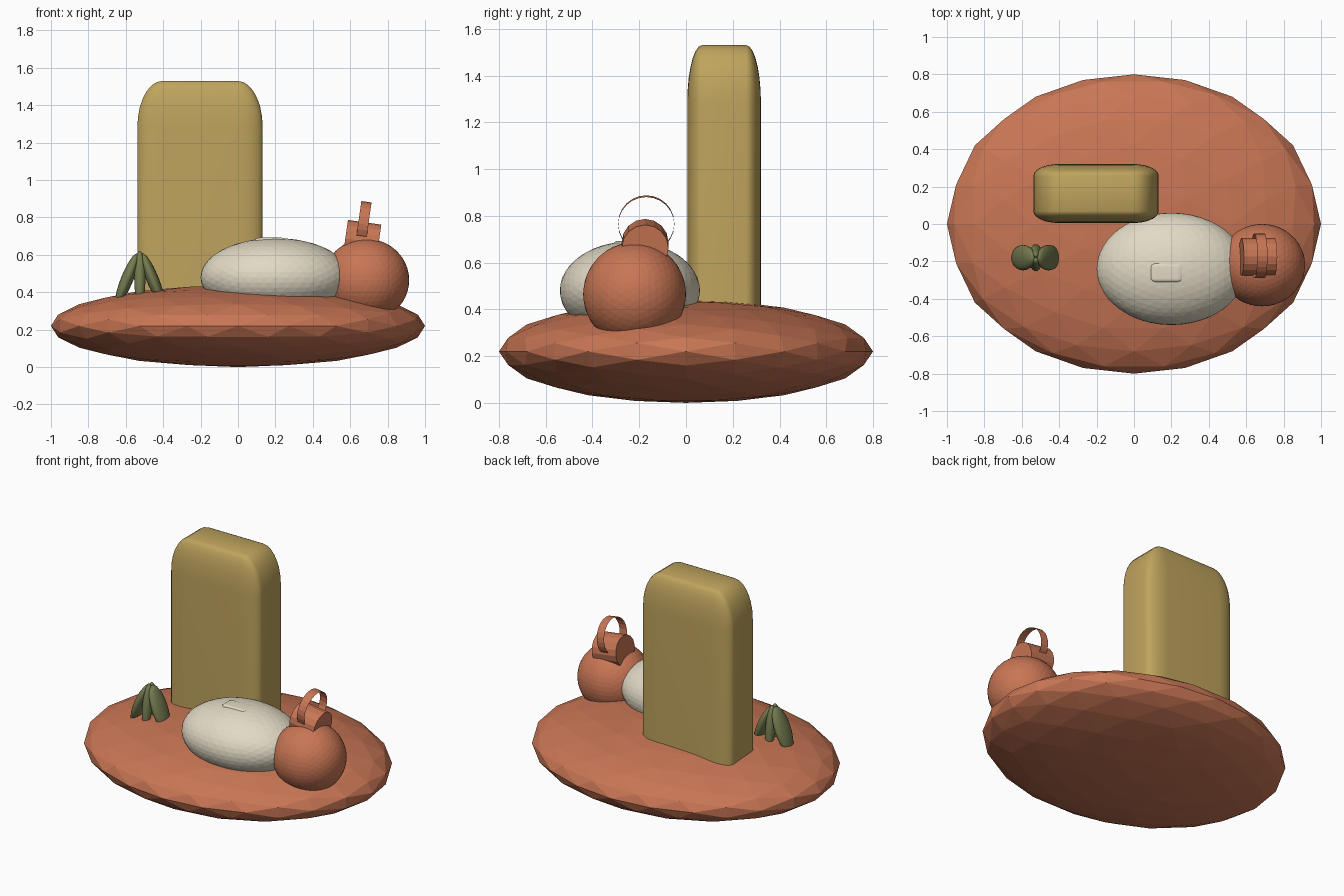
import bpy, bmesh, math
from mathutils import Matrix, Vector

if "Cube" in bpy.data.objects:
    bpy.data.objects.remove(bpy.data.objects["Cube"])

def mat(name, rgb):
    m = bpy.data.materials.new(name)
    m.diffuse_color = (*rgb, 1)
    m.use_nodes = True
    m.node_tree.nodes["Principled BSDF"].inputs["Base Color"].default_value = m.diffuse_color
    return m

CLAY = mat("clay", (0.58, 0.18, 0.09))
STONE = mat("ochre", (0.52, 0.37, 0.11))
CREAM = mat("cream", (0.76, 0.70, 0.56))
GREEN = mat("olive", (0.18, 0.20, 0.08))

def add(name, bm, material, loc, scale=(1, 1, 1), tilt=(0, 0, 0), smooth=None):
    """Bake tilt and scale into the mesh and make an object of it."""
    rot = Matrix.Rotation(tilt[0], 4, 'X') @ Matrix.Rotation(tilt[1], 4, 'Y')
    bmesh.ops.transform(bm, matrix=Matrix.Translation(loc) @ rot @ Matrix.Diagonal((*scale, 1)), verts=bm.verts)
    bmesh.ops.recalc_face_normals(bm, faces=bm.faces)
    me = bpy.data.meshes.new(name)
    bm.to_mesh(me)
    bm.free()
    ob = bpy.data.objects.new(name, me)
    bpy.context.collection.objects.link(ob)
    me.materials.append(material)
    if smooth:
        bpy.ops.object.select_all(action='DESELECT')
        bpy.context.view_layer.objects.active = ob
        ob.select_set(True)
        bpy.ops.object.shade_smooth_by_angle(angle=math.radians(smooth))
    return ob

def ball(levels):
    """Geodesic ball with an edge midpoint on every axis."""
    bm = bmesh.new()
    t = (1 + math.sqrt(5)) / 2
    for a in (-1, 1):
        for b in (-t, t):
            for co in ((a, b, 0), (0, a, b), (b, 0, a)):
                bm.verts.new(Vector(co).normalized())
    bmesh.ops.convex_hull(bm, input=bm.verts)
    for _ in range(levels):
        bmesh.ops.subdivide_edges(bm, edges=bm.edges, cuts=1, use_grid_fill=True)
        for v in bm.verts:
            v.co.normalize()
    return bm

def drum(sides, caps=True):
    """Unit cylinder along x."""
    bm = bmesh.new()
    bmesh.ops.create_cone(bm, cap_ends=caps, segments=sides, radius1=1, radius2=1, depth=1)
    bmesh.ops.rotate(bm, matrix=Matrix.Rotation(math.pi / 2, 3, 'Y'), verts=bm.verts)
    return bm

def rounded_box(offset, keep_bottom):
    bm = bmesh.new()
    bmesh.ops.create_cube(bm, size=1)
    edges = [e for e in bm.edges if not keep_bottom or max(v.co.z for v in e.verts) > 0]
    bmesh.ops.bevel(bm, geom=edges, offset=offset, segments=7, profile=0.5, affect='EDGES')
    return bm

# low-poly ground mound
add("mound", ball(2), CLAY, (0, 0, 0.22), (1, 0.8, 0.22))

# upright slab, rounded at the sides and top
add("slab", rounded_box(0.2, True), STONE, (-0.203, 0.163, 0.915), (0.67, 0.315, 1.23), smooth=40)

# lying body with a small raised patch
add("body", ball(3), CREAM, (0.2, -0.24, 0.48), (0.4, 0.3, 0.21))
add("body_patch", rounded_box(0.2, False), CREAM, (0.175, -0.26, 0.662), (0.17, 0.1, 0.06), smooth=40)

# head
add("head", ball(3), CLAY, (0.685, -0.22, 0.465), (0.23, 0.22, 0.222))

# knot on the head: drum with an open hoop
tilt = (0, math.radians(8), 0)
add("knot", drum(16), CLAY, (0.663, -0.175, 0.675), (0.18, 0.1, 0.1), tilt)
add("hoop", drum(24, False), CLAY, (0.67, -0.17, 0.765), (0.055, 0.12, 0.12), tilt)

# grass tuft: two broad side blades, two slim middle ones
for side, name in ((-1, "left"), (1, "right")):
    add("blade_" + name, ball(2), GREEN, (-0.525 + side * 0.068, -0.18, 0.47), (0.033, 0.068, 0.15),
        (0, side * math.radians(-0 - 22) * -1 * -1, 0), smooth=60)
    add("blade_middle_" + name, ball(2), GREEN, (-0.525, -0.18 + side * 0.033, 0.475), (0.03, 0.033, 0.148),
        (side * math.radians(8), 0, 0), smooth=60)
